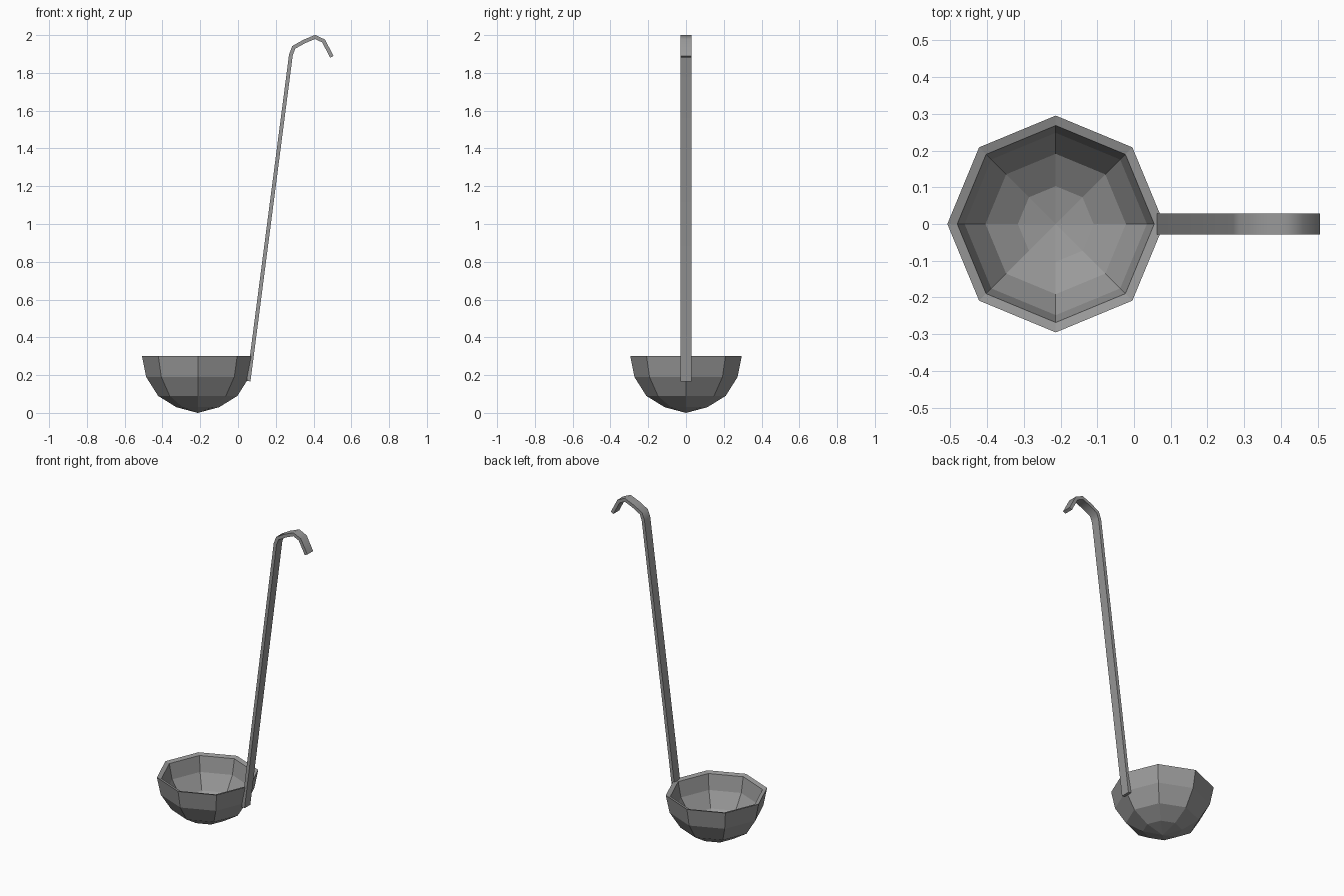
import bpy
import bmesh
from math import cos, sin, pi, radians
from mathutils import Vector

cube = bpy.data.objects.get("Cube")
if cube:
    bpy.data.objects.remove(cube)

steel = bpy.data.materials.new("grey steel")
steel.use_nodes = True
GREY = (0.32, 0.32, 0.32, 1)
steel.diffuse_color = GREY
steel.node_tree.nodes["Principled BSDF"].inputs["Base Color"].default_value = GREY


def make_object(name, bm):
    bmesh.ops.recalc_face_normals(bm, faces=bm.faces)
    mesh = bpy.data.meshes.new(name)
    bm.to_mesh(mesh)
    bm.free()
    mesh.materials.append(steel)
    obj = bpy.data.objects.new(name, mesh)
    bpy.context.collection.objects.link(obj)
    return obj


# Bowl: eight-sided closed shell, from outer bottom over the rim to inner bottom
SIDES = 8
CENTRE_X = -0.213
profile = [(0.113, 0.03), (0.21, 0.09), (0.273, 0.19), (0.295, 0.3),
           (0.268, 0.292), (0.248, 0.197), (0.191, 0.106), (0.103, 0.052)]
bm = bmesh.new()
rings = []
for r, z in profile:
    rings.append([bm.verts.new((CENTRE_X + r * cos(2 * pi * i / SIDES),
                                r * sin(2 * pi * i / SIDES), z))
                  for i in range(SIDES)])
outer_tip = bm.verts.new((CENTRE_X, 0, 0))
inner_tip = bm.verts.new((CENTRE_X, 0, 0.03))
for i in range(SIDES):
    j = (i + 1) % SIDES
    for low, high in zip(rings, rings[1:]):
        bm.faces.new((low[i], low[j], high[j], high[i]))
    bm.faces.new((outer_tip, rings[0][j], rings[0][i]))
    bm.faces.new((rings[-1][i], rings[-1][j], inner_tip))
make_object("bowl", bm)

# Handle: flat strip swept along a straight shaft into a hanging hook
path = [Vector(p) for p in [(0.056, 0.168), (0.28, 1.895), (0.295, 1.935),
                            (0.35, 1.966), (0.408, 1.99), (0.453, 1.969),
                            (0.497, 1.885)]]
HALF_WIDTH, HALF_THICK = 0.029, 0.01
bm = bmesh.new()
sections = []
for k, p in enumerate(path):
    before = (p - path[k - 1]).normalized() if k else None
    after = (path[k + 1] - p).normalized() if k + 1 < len(path) else None
    tangent = ((before or after) + (after or before)).normalized()
    mitre = HALF_THICK / tangent.dot(before or after)
    side = Vector((-tangent.y, tangent.x)) * mitre
    sections.append([bm.verts.new((p.x + s * side.x, y, p.y + s * side.y))
                     for s, y in ((1, -HALF_WIDTH), (1, HALF_WIDTH),
                                  (-1, HALF_WIDTH), (-1, -HALF_WIDTH))])
for a, b in zip(sections, sections[1:]):
    for i in range(4):
        j = (i + 1) % 4
        bm.faces.new((a[i], a[j], b[j], b[i]))
bm.faces.new(sections[0])
bm.faces.new(sections[-1])
handle = make_object("handle", bm)

bpy.ops.object.select_all(action="DESELECT")
handle.select_set(True)
bpy.context.view_layer.objects.active = handle
bpy.ops.object.shade_smooth_by_angle(angle=radians(50))
